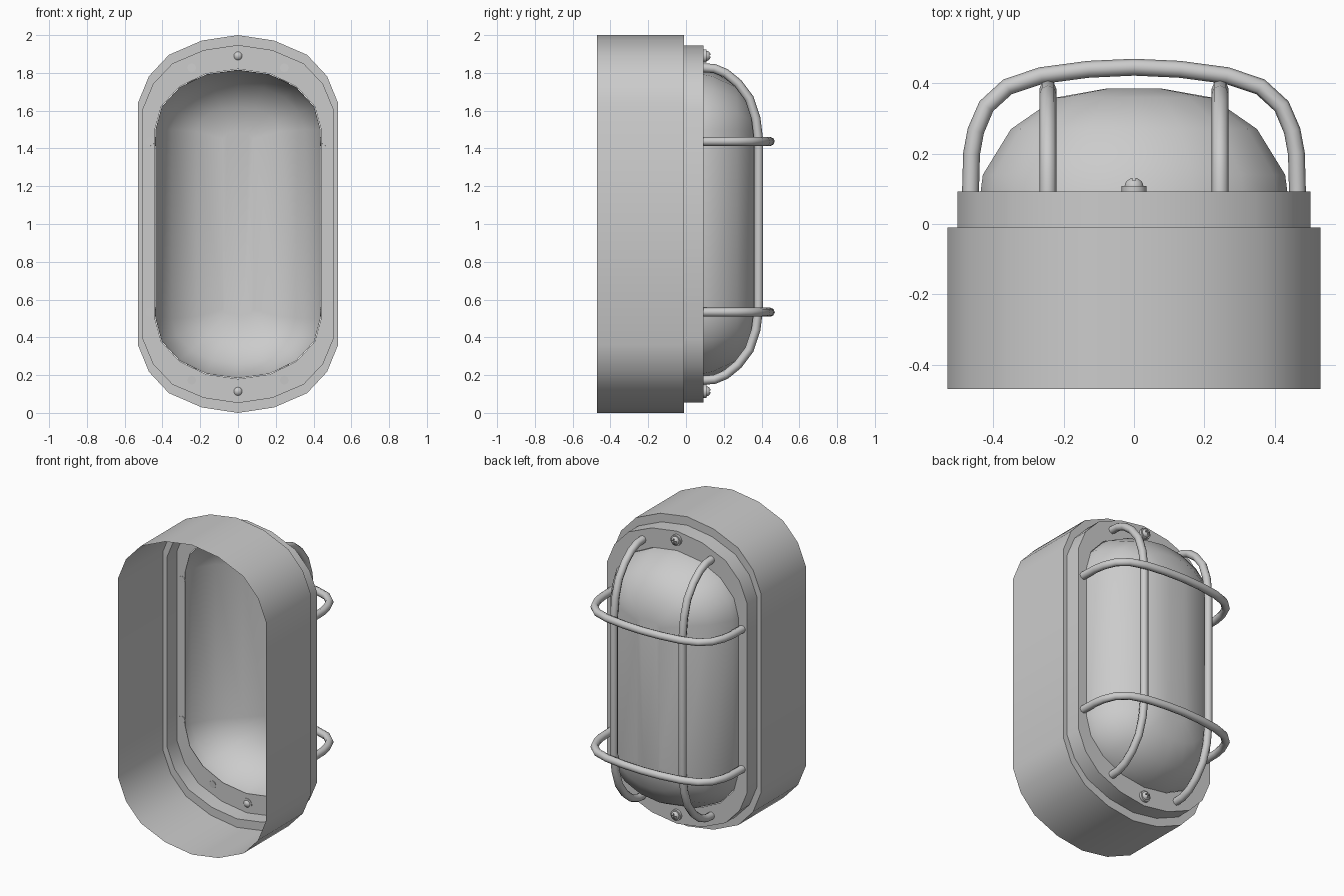
import bpy, bmesh, math
from mathutils import Matrix

if "Cube" in bpy.data.objects:
    bpy.data.objects.remove(bpy.data.objects["Cube"])

MID = 1.0  # height of the lamp's centre
ROUND = [(math.cos(i * math.pi / 8), math.sin(i * math.pi / 8)) for i in range(5)]
FACET = [(1, 0), (.89, .395), (.69, .71), (.36, .92), (0, 1)]


def stadium(y, hx, straight, arc, unit):
    """Closed pill outline in the xz plane at depth y."""
    q = [(hx * u, straight + arc * v) for u, v in unit]
    top = q + [(-x, z) for x, z in q[-2::-1]]
    loop = top + [(-x, -z) for x, z in top]
    return [(x, y, MID + z) for x, z in loop]


def smooth(ob, angle=35):
    bpy.ops.object.select_all(action='DESELECT')
    ob.select_set(True)
    bpy.context.view_layer.objects.active = ob
    bpy.ops.object.shade_smooth_by_angle(angle=math.radians(angle))


def from_bmesh(name, bm):
    me = bpy.data.meshes.new(name)
    bm.to_mesh(me)
    bm.free()
    ob = bpy.data.objects.new(name, me)
    bpy.context.collection.objects.link(ob)
    return ob


def loft(name, loops, cap=False, angle=35):
    bm = bmesh.new()
    rings = [[bm.verts.new(p) for p in lp] for lp in loops]
    n = len(rings[0])
    for a, b in zip(rings, rings[1:]):
        for i in range(n):
            j = (i + 1) % n
            bm.faces.new((a[i], b[i], b[j], a[j]))
    if cap:
        bm.faces.new(rings[-1][::-1])
    ob = from_bmesh(name, bm)
    smooth(ob, angle)
    return ob


def rod(name, pts, r=.024):
    cu = bpy.data.curves.new(name, 'CURVE')
    cu.dimensions = '3D'
    cu.bevel_depth = r
    cu.bevel_resolution = 2
    cu.use_fill_caps = True
    sp = cu.splines.new('POLY')
    sp.points.add(len(pts) - 1)
    for p, co in zip(sp.points, pts):
        p.co = (*co, 1)
    ob = bpy.data.objects.new(name, cu)
    bpy.context.collection.objects.link(ob)
    bpy.ops.object.select_all(action='DESELECT')
    ob.select_set(True)
    bpy.context.view_layer.objects.active = ob
    bpy.ops.object.convert(target='MESH')
    smooth(bpy.context.object, 50)


# Open-backed housing, stepping in to the front rim
loft("housing", [
    stadium(-.47, .53, .64, .36, FACET),
    stadium(-.01, .53, .64, .36, FACET),
    stadium(-.01, .502, .61, .335, FACET),
    stadium(.092, .502, .61, .335, FACET),
    stadium(.092, .44, .5, .32, ROUND)])

# Domed glass cover
loft("glass_cover", [
    stadium(.085, .437, .5, .317, ROUND),
    stadium(.14, .43, .5, .305, ROUND),
    stadium(.27, .35, .5, .24, ROUND),
    stadium(.36, .22, .49, .13, ROUND),
    stadium(.385, .08, .45, .04, ROUND)], cap=True, angle=60)

# Upright guard bars
half = [(.09, 1.827), (.15, 1.823), (.21, 1.798), (.275, 1.745), (.335, 1.665),
        (.37, 1.56), (.385, 1.44)]
path = half + [(y, 2 * MID - z) for y, z in half[::-1]]
for side, x in (("left", -.245), ("right", .245)):
    rod("upright_bar_" + side, [(x, y, z) for y, z in path])

# Cross guard bars, bowed over the uprights
half = [(.465, .09), (.462, .2), (.45, .265), (.42, .335), (.36, .39),
        (.265, .422), (.13, .44)]
path = half + [(0, .446)] + [(-x, y) for x, y in half[::-1]]
for level, z in (("upper", 1.437), ("lower", .533)):
    rod("cross_bar_" + level, [(x, y, z) for x, y in path])

# Cross-slot screws with washers
for level, z in (("upper", 1.89), ("lower", .114)):
    bm = bmesh.new()
    bmesh.ops.create_cone(bm, cap_ends=True, segments=20, radius1=.035, radius2=.035, depth=.018,
                          matrix=Matrix.Translation((0, .099, z)) @ Matrix.Rotation(math.pi / 2, 4, 'X'))
    smooth(from_bmesh("washer_" + level, bm))

    bm = bmesh.new()
    bmesh.ops.create_uvsphere(bm, u_segments=16, v_segments=10, radius=.027,
                              matrix=Matrix.Translation((0, .105, z)) @ Matrix.Rotation(math.pi / 2, 4, 'X'))
    head = from_bmesh("screw_head_" + level, bm)
    cutters = []
    for sx, sz in ((.036, .008), (.008, .036)):
        bm = bmesh.new()
        bmesh.ops.create_cube(bm, size=1, matrix=Matrix.Translation((0, .132, z))
                              @ Matrix.Diagonal((sx, .03, sz, 1)))
        cut = from_bmesh("slot_cutter", bm)
        cut.hide_render = True
        mod = head.modifiers.new("slot", 'BOOLEAN')
        mod.operation = 'DIFFERENCE'
        mod.object = cut
        cutters.append(cut)
    bpy.context.view_layer.objects.active = head
    for mod in list(head.modifiers):
        bpy.ops.object.modifier_apply(modifier=mod.name)
    for cut in cutters:
        bpy.data.objects.remove(cut)
    smooth(head)
